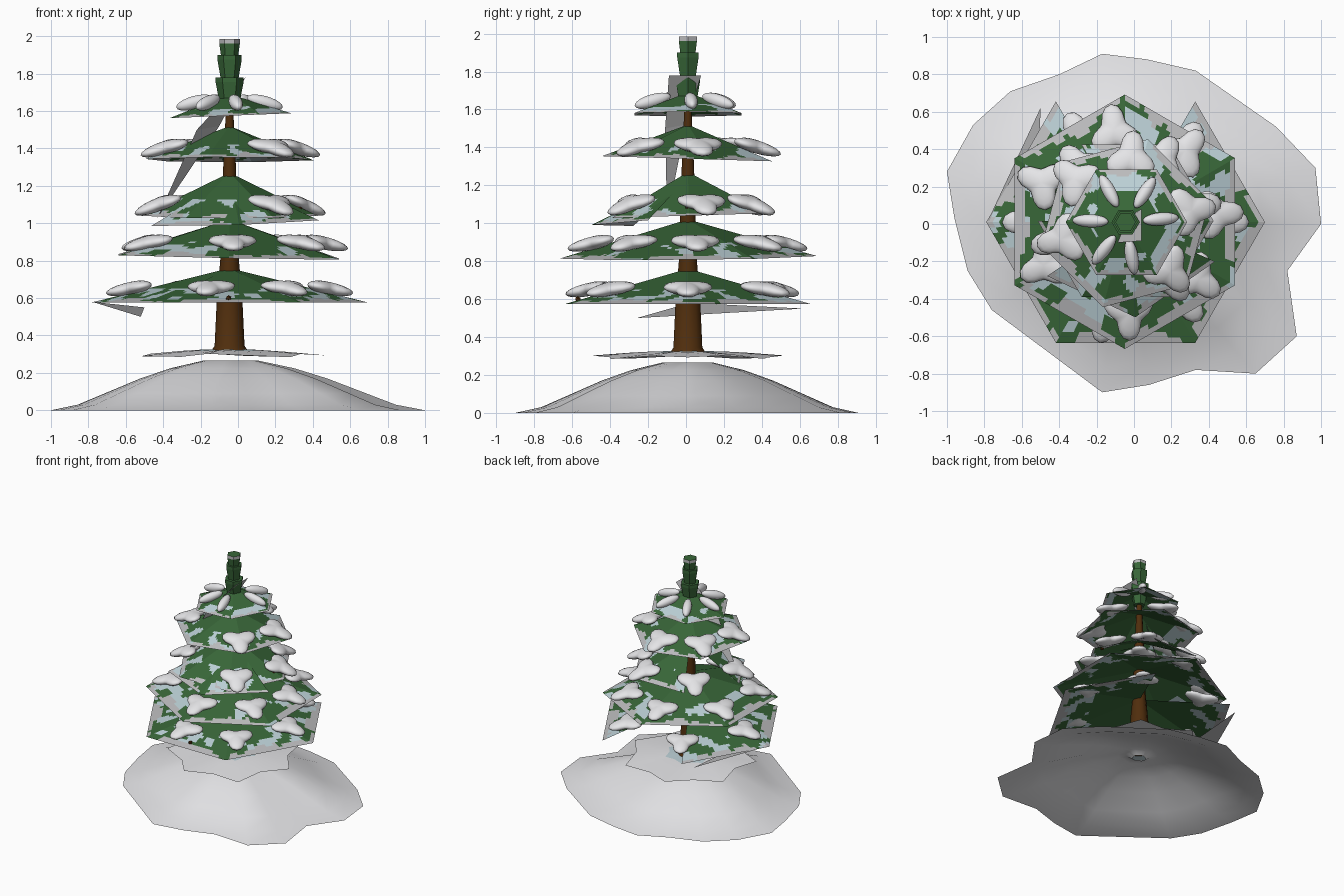
import bpy, bmesh, math
from mathutils import Vector, Matrix, noise

if "Cube" in bpy.data.objects:
    bpy.data.objects.remove(bpy.data.objects["Cube"], do_unlink=True)

AXIS = Vector((-0.045, 0.01, 0))


def material(name, color):
    m = bpy.data.materials.new(name)
    m.use_nodes = True
    m.diffuse_color = (*color, 1)
    bsdf = m.node_tree.nodes["Principled BSDF"]
    bsdf.inputs["Base Color"].default_value = (*color, 1)
    bsdf.inputs["Roughness"].default_value = 0.9
    return m


GREEN = material("needle green", (0.04, 0.135, 0.04))
FROST = material("pale blue frost", (0.5, 0.63, 0.67))
FRINGE = material("grey snow fringe", (0.5, 0.5, 0.51))
GROUND = material("ground snow", (0.77, 0.77, 0.79))
WHITE = material("white snow", (0.88, 0.88, 0.9))
BARK = material("brown bark", (0.08, 0.027, 0.004))


def make_object(name, bm, mats, smooth=False):
    mesh = bpy.data.meshes.new(name)
    bm.to_mesh(mesh)
    bm.free()
    for m in mats:
        mesh.materials.append(m)
    for p in mesh.polygons:
        p.use_smooth = smooth
    obj = bpy.data.objects.new(name, mesh)
    bpy.context.collection.objects.link(obj)
    return obj


def loft(bm, rings, closed=True):
    """Join rings of points with quads and return the faces."""
    rows = [[bm.verts.new(p) for p in ring] for ring in rings]
    faces = []
    for a, b in zip(rows, rows[1:]):
        for i in range(len(a) if closed else len(a) - 1):
            j = (i + 1) % len(a)
            faces.append(bm.faces.new((a[i], a[j], b[j], b[i])))
    return faces


def polar(radius, angle, z=0):
    return AXIS + Vector((radius * math.cos(angle), radius * math.sin(angle), z))


def revolve(name, profile, sides, mats, smooth=False, cap=False):
    bm = bmesh.new()
    loft(bm, [[polar(r, math.tau * i / sides, z) for i in range(sides)] for r, z in profile])
    if cap:
        bmesh.ops.holes_fill(bm, edges=[e for e in bm.edges if e.is_boundary])
    bmesh.ops.recalc_face_normals(bm, faces=bm.faces)
    return make_object(name, bm, mats, smooth)


# Snow mound with an irregular rim
rim = [(1, 0), (.97, .3), (.76, .52), (.33, .82), (.07, .88), (-.17, .91), (-.4, .8),
       (-.66, .71), (-.86, .53), (-1, .28), (-.96, .03), (-.89, -.25), (-.76, -.46),
       (-.17, -.9), (.08, -.86), (.33, -.78), (.65, -.8), (.87, -.6), (.82, -.25)]
slope = [(1, 0), (.85, .03), (.7, .09), (.5, .17), (.33, .225), (.15, .265), (.09, .26), (.05, .24)]
bm = bmesh.new()
loft(bm, [[AXIS.lerp(Vector((x, y, 0)), t) + Vector((0, 0, z)) for x, y in rim] for t, z in slope])
make_object("snow_mound", bm, [GROUND], True)

# Thin jagged snow skirt around the foot of the trunk
bm = bmesh.new()
skirt = []
for t, z in [(1, .293), (.6, .312), (.38, .32), (.15, .325)]:
    skirt.append([polar(t * (.42 if i % 2 else .52), math.tau * i / 14, z + .01 * t * math.sin(i * 2))
                  for i in range(14)])
for i, f in enumerate(loft(bm, skirt)):
    f.material_index = 1 if i >= 28 else 0
make_object("snow_skirt", bm, [GROUND, FROST], True)

# Trunk
revolve("trunk", [(.1, .315), (.08, .345), (.068, .6), (.05, .8),
                  (.034, 1.3), (.02, 1.6)], 10, [BARK], True)


def bough_material(t, corner, p):
    """Grey outside a ragged rim, frost patches inside it, green elsewhere."""
    rough = noise.noise(p * 13)
    if t > .88 + .1 * corner + .09 * rough:
        return 2
    if t > .58 and noise.noise(p * 8 + Vector((3, 7, 1))) > .13:
        return 1
    return 0


def tier(name, radius, low, high, turn, sectors, tilt=(0, 0)):
    """Six-sided cone of boughs made of separate triangular sectors."""
    bm = bmesh.new()
    rows, cols = 22, 22
    spin = Matrix.Rotation(tilt[0], 3, "X") @ Matrix.Rotation(tilt[1], 3, "Y")
    apex = AXIS + Vector((0, 0, high))
    for k in sectors:
        a = polar(radius, math.radians(turn + 60 * k), low)
        b = polar(radius, math.radians(turn + 60 * k + 60), low)
        rings = []
        for r in range(rows + 1):
            t = max(r / rows, .01)
            rings.append([apex + spin @ ((a.lerp(b, c / cols) - apex) * t) for c in range(cols + 1)])
        for i, f in enumerate(loft(bm, rings, closed=False)):
            t = (i // cols + .5) / rows
            corner = abs((i % cols + .5) / cols * 2 - 1)
            f.material_index = bough_material(t, corner, f.calc_center_median())
            f.normal_update()
            if f.normal.z < 0:
                f.normal_flip()
    return make_object(name, bm, [GREEN, FROST, FRINGE])


def clump(name, centre, angle, pitch, length, width, arms):
    """Smooth snow blob, either a long pad or a three-armed star."""
    bm = bmesh.new()
    bmesh.ops.create_uvsphere(bm, u_segments=24, v_segments=10, radius=1)
    for v in bm.verts:
        around = math.atan2(v.co.y, v.co.x)
        grow = 1 + (.3 * math.cos(3 * around) if arms == 3 else 0)
        v.co = Vector((v.co.x * grow * length, v.co.y * grow * width, v.co.z * .035))
    place = Matrix.Rotation(angle, 4, "Z") @ Matrix.Rotation(pitch, 4, "Y")
    bm.transform(Matrix.Translation(centre) @ place)
    return make_object(name, bm, [WHITE], True)


# Bough tiers from bottom to top, each with its snow clump angles and distance
ALL = range(6)
tiers = [("lowest", .745, .575, .76, 0, [0, 2, 3, 4, 5], (0, 0), (0, 53, 118, 180, 258, 307), .69),
         ("lower", .68, .82, 1.02, 30, ALL, (.01, .02), (5, 50, 97, 155, 208, 272, 322), .72),
         ("middle", .47, 1.04, 1.27, 0, [0, 1, 3, 4, 5], (.03, 0), (12, 60, 130, 195, 308), .82),
         ("upper", .465, 1.34, 1.52, 15, ALL, (-.03, 0), (10, 85, 140, 195, 312), .75),
         ("highest", .325, 1.575, 1.69, 0, ALL, (0, -.04), (5, 57, 118, 178, 232, 280), .58)]
for name, radius, low, high, turn, sectors, tilt, angles, spot in tiers:
    tier(name + "_boughs", radius, low, high, turn, sectors, tilt)
    pitch = math.atan2(high - low, radius) * .8
    for angle in map(math.radians, angles):
        centre = polar(radius * spot, angle, high + (low - high) * spot + .022)
        if name == "highest":
            clump(name + "_snow", centre, angle, pitch, .1, .035, 1)
        else:
            clump(name + "_snow", centre, angle, pitch, .115, .11, 3)

# Loose boughs that have slipped sideways
tier("slipped_middle_bough", .52, 1.01, 1.24, 215, [0, 1], (.04, -.03))


def sheet(name, points, mat):
    bm = bmesh.new()
    bm.faces.new([bm.verts.new(p) for p in points])
    return make_object(name, bm, [mat])


sheet("drooping_bough", [(-.52, -.26, .5), (-.78, .02, .58), (-.5, .62, .55)], FRINGE)
sheet("hanging_sliver_top", [(-.22, -.11, 1.5), (-.1, 0, 1.52), (.04, .08, 1.78), (.04, -.09, 1.78)], FRINGE)
sheet("hanging_sliver_tip", [(-.43, -.1, 1.03), (-.1, 0, 1.52), (-.22, -.11, 1.5)], FRINGE)

# Bare twig ends poking through the boughs
for spot in [(-.05, -.57, .6), (.33, .01, 1.08)]:
    bm = bmesh.new()
    bmesh.ops.create_icosphere(bm, subdivisions=1, radius=.016)
    bm.transform(Matrix.Translation(spot))
    make_object("twig_end", bm, [BARK])

# Flared shoots stacked at the tip
for name, bottom, top, narrow, wide in [("low_shoot", 1.6, 1.78, .045, .075),
                                        ("mid_shoot", 1.73, 1.9, .04, .065),
                                        ("top_shoot", 1.82, 1.985, .035, .055)]:
    shoot = revolve(name, [(narrow, bottom), (wide, top - .025), (wide, top)], 6, [GREEN, FRINGE], cap=True)
    for p in shoot.data.polygons:
        if name == "top_shoot" and p.center.z > top - .015 and abs(p.normal.z) < .5:
            p.material_index = 1
